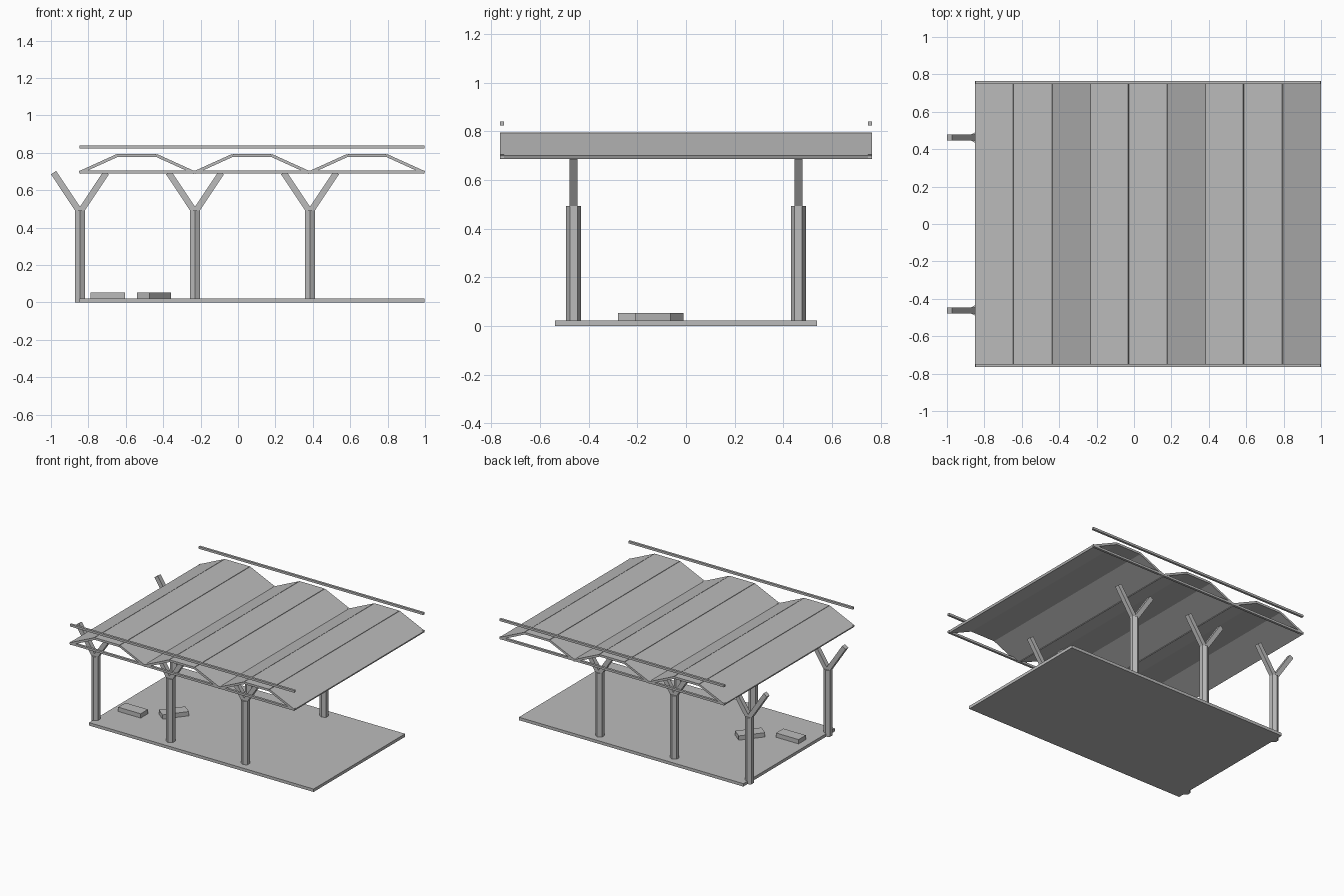
import bpy, math
from mathutils import Vector

default_cube = bpy.data.objects.get("Cube")
if default_cube:
    bpy.data.objects.remove(default_cube, do_unlink=True)

grey = bpy.data.materials.new("plain grey")
grey.use_nodes = True
grey.diffuse_color = (0.5, 0.5, 0.5, 1)
grey.node_tree.nodes["Principled BSDF"].inputs["Base Color"].default_value = (0.5, 0.5, 0.5, 1)


def finish(name):
    obj = bpy.context.object
    obj.name = name
    obj.data.materials.append(grey)
    return obj


def box(name, center, size, rotation=(0, 0, 0)):
    bpy.ops.mesh.primitive_cube_add(size=1, location=center, rotation=rotation)
    obj = finish(name)
    obj.scale = size
    return obj


def bar(name, start, end, y, depth, thickness):
    """Box running between two (x, z) points at a given y."""
    a, b = Vector(start), Vector(end)
    mid, run = (a + b) / 2, b - a
    tilt = -math.atan2(run.y, run.x)
    return box(name, (mid.x, y, mid.y), (run.length, depth, thickness), (0, tilt, 0))


LEFT, BAY, RIGHT = -0.848, 0.615, 0.998
MID_X = (LEFT + RIGHT) / 2
LENGTH = RIGHT - LEFT

# Floor slab
box("floor_slab", (MID_X, 0, 0.011), (LENGTH, 1.075, 0.022))

# Forked columns, a row at the front and a row at the back
for row, y in (("front", -0.462), ("back", 0.462)):
    for i in range(3):
        x = -0.845 + i * BAY
        bpy.ops.mesh.primitive_cylinder_add(vertices=6, radius=0.031, depth=0.493,
                                            location=(x, y, 0.2465))
        finish(f"{row}_column_{i + 1}")
        for side, sx in (("right", -1), ("left", 1)):
            bar(f"{row}_{side}_branch_{i + 1}", (x, 0.482), (x + sx * 0.141, 0.694),
                y, 0.033, 0.033)

# Folded roof: three bays of slope, flat and slope panels
for i in range(3):
    x = LEFT + i * BAY
    step = BAY / 3
    path = [(x, 0.694), (x + step, 0.787), (x + 2 * step, 0.787), (x + BAY, 0.694)]
    for part, a, b in zip(("rising", "flat", "falling"), path, path[1:]):
        bar(f"roof_{part}_panel_{i + 1}", a, b, 0, 1.53, 0.016)

# Long rails below and above the roof edges
for row, y in (("front", -0.756), ("back", 0.756)):
    for level, z in (("lower", 0.698), ("upper", 0.832)):
        box(f"{row}_{level}_rail", (MID_X, y, z), (LENGTH, 0.017, 0.016))

# Low benches, one of them turned
box("straight_bench", (-0.697, -0.237, 0.037), (0.185, 0.085, 0.034))
box("turned_bench", (-0.45, -0.11, 0.037), (0.185, 0.085, 0.034), (0, 0, math.radians(51.6)))
